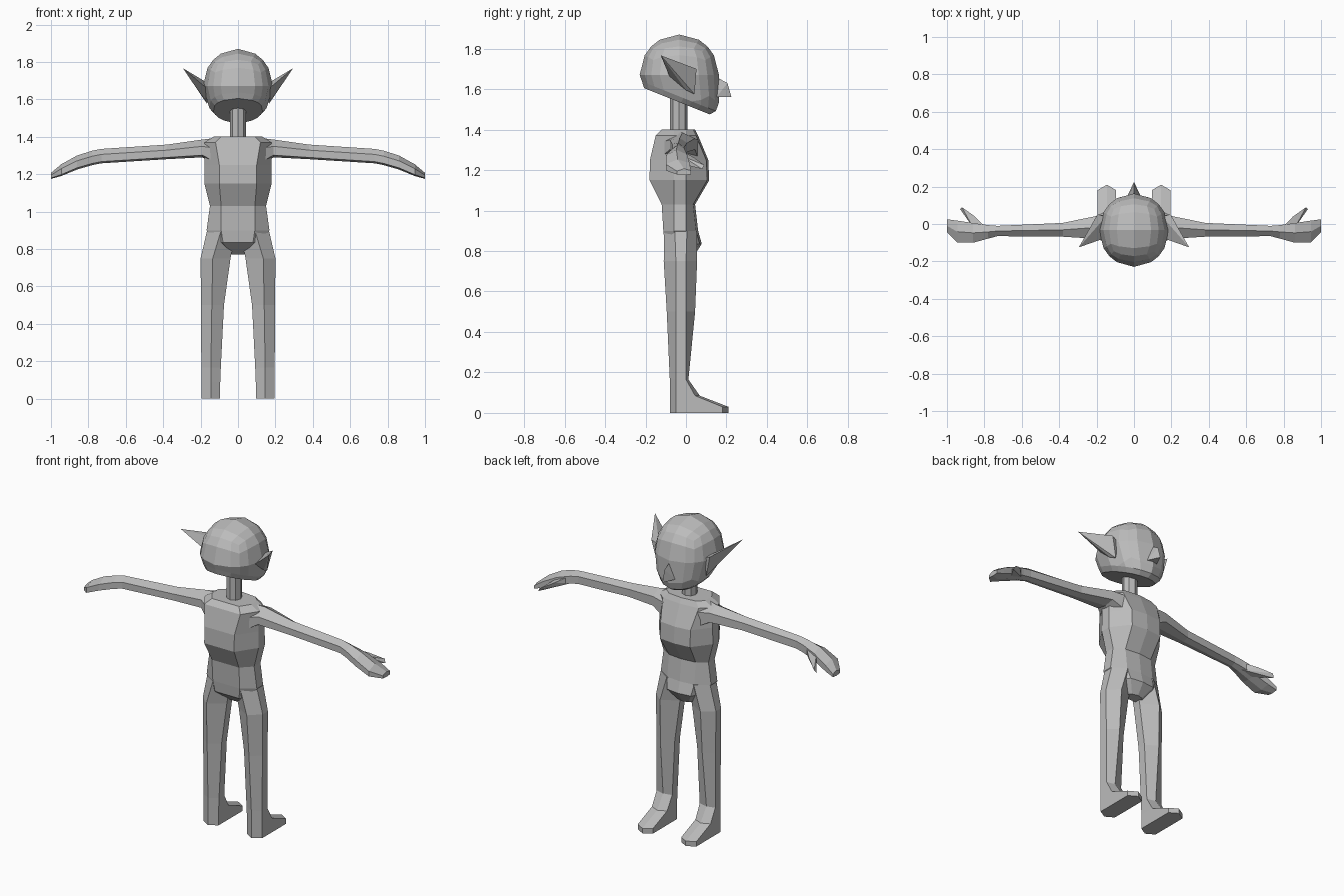
import bpy, bmesh
from mathutils import Vector

if "Cube" in bpy.data.objects:
    bpy.data.objects.remove(bpy.data.objects["Cube"])

grey = bpy.data.materials.new("plain_grey")
grey.diffuse_color = (0.5, 0.5, 0.5, 1)
grey.use_nodes = True
grey.node_tree.nodes["Principled BSDF"].inputs["Base Color"].default_value = grey.diffuse_color


def finish(name, bm, mirror=False):
    bmesh.ops.recalc_face_normals(bm, faces=bm.faces[:])
    mesh = bpy.data.meshes.new(name)
    bm.to_mesh(mesh)
    bm.free()
    mesh.materials.append(grey)
    obj = bpy.data.objects.new(name, mesh)
    bpy.context.collection.objects.link(obj)
    if mirror:
        obj.modifiers.new("Mirror", 'MIRROR').use_mirror_merge = False
    return obj


def loft(name, rings, mirror=False):
    """Skin a list of equal-sized point rings and cap both ends."""
    bm = bmesh.new()
    rows = [[bm.verts.new(p) for p in ring] for ring in rings]
    n = len(rows[0])
    for a, b in zip(rows, rows[1:]):
        for i in range(n):
            j = (i + 1) % n
            bm.faces.new((a[i], a[j], b[j], b[i]))
    bm.faces.new(rows[0])
    bm.faces.new(rows[-1])
    return finish(name, bm, mirror)


def hull(name, points, mirror=False):
    bm = bmesh.new()
    for p in points:
        bm.verts.new(p)
    res = bmesh.ops.convex_hull(bm, input=bm.verts[:])
    loose = [v for v in bm.verts if not v.link_faces]
    bmesh.ops.delete(bm, geom=loose, context='VERTS')
    return finish(name, bm, mirror)


# Torso: nine-sided sections with a ridge down the +y side
def torso_ring(z, a, w, yb, yf, y1=-0.06, y2=0.0):
    return [(-a, yb, z), (a, yb, z), (w, y1, z), (w, y2, z), (a, yf - .01, z),
            (0, yf, z), (-a, yf - .01, z), (-w, y2, z), (-w, y1, z)]


loft("torso", [torso_ring(*r) for r in (
    (0.77, .035, .05, -.03, .035, -.01, .01),
    (0.835, .08, .13, -.105, .078),
    (0.90, .09, .168, -.112, .06),
    (1.03, .09, .15, -.12, .045),
    (1.15, .10, .18, -.18, .115),
    (1.25, .10, .178, -.178, .11),
    (1.37, .12, .18, -.15, .06),
    (1.40, .09, .13, -.12, .045))])


# Legs and feet: six-sided sections whose +y points run out into the toe
def leg_ring(z, xi, xm, xo, yb, ysb, ysf, yf):
    return [(xm, yb, z), (xo, ysb, z), (xo, ysf, z),
            (xm, yf, z), (xi, ysf, z), (xi, ysb, z)]


loft("leg_and_foot", [leg_ring(*r) for r in (
    (0.90, .01, .09, .165, -.108, -.055, .005, .055),
    (0.75, .04, .135, .20, -.11, -.05, .00, .055),
    (0.50, .075, .14, .198, -.095, -.05, .00, .045),
    (0.165, .092, .145, .196, -.08, -.05, .00, .012),
    (0.085, .095, .145, .196, -.08, -.05, .045, .068),
    (0.03, .095, .145, .196, -.08, -.05, .18, .21),
    (0.0, .095, .145, .196, -.08, -.05, .18, .21))], True)


# Arms and drooping hands: six-sided sections along x
def arm_ring(x, yb, yf, zt, zb):
    h, ym = zt - zb, (yb + yf) / 2
    return [(x, yb, zt - .38 * h), (x, ym, zt), (x, yf, zt - .3 * h),
            (x, yf, zb + .12 * h), (x, ym, zb), (x, yb, zb + .12 * h)]


loft("arm_and_hand", [arm_ring(*r) for r in (
    (.11, -.13, .06, 1.395, 1.24),
    (.19, -.08, .045, 1.385, 1.29),
    (.38, -.068, .006, 1.358, 1.28),
    (.73, -.065, -.01, 1.335, 1.258),
    (.78, -.078, -.006, 1.325, 1.248),
    (.86, -.10, .005, 1.30, 1.225),
    (.945, -.10, .018, 1.253, 1.19),
    (1.0, -.045, .025, 1.207, 1.175))], True)

hull("thumb", [(.79, -.02, 1.295), (.86, -.02, 1.27), (.79, -.02, 1.25),
               (.86, -.02, 1.23), (.85, .04, 1.262), (.88, .025, 1.225),
               (.92, .09, 1.225), (.93, .08, 1.205)], True)

# Neck
bm = bmesh.new()
bmesh.ops.create_cone(bm, cap_ends=True, segments=8, radius1=.043,
                      radius2=.043, depth=.22)
bmesh.ops.translate(bm, verts=bm.verts[:], vec=(0, -.035, 1.48))
finish("neck", bm)

# Head: rounded cube, tapered to the chin, cut off along a sloping jaw
bm = bmesh.new()
bmesh.ops.create_cube(bm, size=2)
bmesh.ops.subdivide_edges(bm, edges=bm.edges[:], cuts=3, use_grid_fill=True)
for v in bm.verts:
    p = Vector(v.co)
    p = Vector([c * (1.25 - .25 * abs(c)) for c in p]).normalized()
    low = max(0, -p.z)
    v.co = (p.x * .187 * (1 - .4 * low * low),
            -.033 + p.y * .196 + .05 * low,
            1.67 + p.z * (.28 if p.z < 0 else .20))
cut = bmesh.ops.bisect_plane(
    bm, geom=bm.verts[:] + bm.edges[:] + bm.faces[:],
    plane_co=(0, 0, 1.551), plane_no=(0, -.40, -1), clear_outer=True)
rim = [e for e in cut['geom_cut'] if isinstance(e, bmesh.types.BMEdge)]
jaw = bmesh.ops.contextual_create(bm, geom=rim)['faces']
bmesh.ops.recalc_face_normals(bm, faces=bm.faces[:])
bmesh.ops.inset_region(bm, faces=jaw, thickness=.022, depth=.027)
finish("head", bm)

# Nose
hull("nose", [(0, .14, 1.665), (0, .205, 1.63), (0, .225, 1.56),
              (.035, .15, 1.56), (-.035, .15, 1.56), (0, .12, 1.56)])

# Pointed ears, swept towards -y
hull("ear", [(.295, -.125, 1.767), (.195, .052, 1.70), (.165, .042, 1.575),
             (.172, .0, 1.595), (.168, -.08, 1.66), (.15, .04, 1.68)], True)
